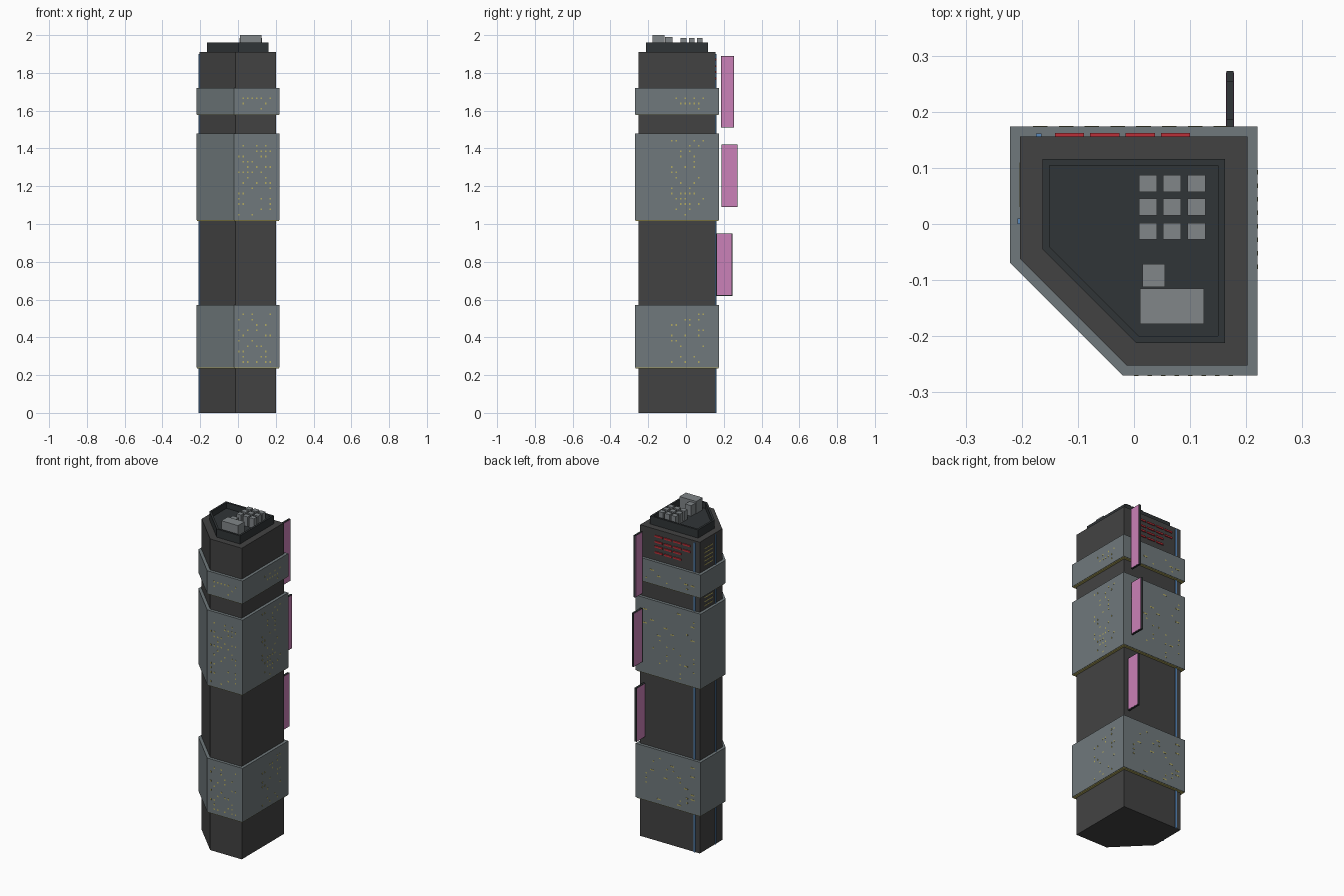
import bpy, bmesh, random
from mathutils import Vector

if "Cube" in bpy.data.objects:
    bpy.data.objects.remove(bpy.data.objects["Cube"])

random.seed(7)


def material(name, rgb):
    m = bpy.data.materials.new(name)
    m.diffuse_color = (*rgb, 1)
    m.use_nodes = True
    m.node_tree.nodes["Principled BSDF"].inputs["Base Color"].default_value = m.diffuse_color
    return m


DARK = material("dark_wall", (0.055, 0.055, 0.055))
BAND = material("band_grey", (0.16, 0.19, 0.2))
ROOF = material("roof_dark", (0.03, 0.035, 0.038))
UNIT = material("unit_grey", (0.22, 0.24, 0.25))
PINK = material("pink_glow", (0.6, 0.22, 0.48))
YELLOW = material("yellow_light", (0.45, 0.4, 0.12))
BLUE = material("blue_light", (0.1, 0.25, 0.5))
RED = material("red_light", (0.5, 0.03, 0.04))


def finish(bm, name, mat):
    bmesh.ops.recalc_face_normals(bm, faces=bm.faces)
    me = bpy.data.meshes.new(name)
    bm.to_mesh(me)
    bm.free()
    me.materials.append(mat)
    ob = bpy.data.objects.new(name, me)
    bpy.context.collection.objects.link(ob)
    return ob


def footprint(d):
    """Square plan with its front-left corner cut off, offset outward by d."""
    l, r, b, f = -0.203 - d, 0.202 + d, 0.156 + d, -0.252 - d
    c = -0.265 - 1.414 * d
    return [(l, b), (l, c - l), (c - f, f), (r, f), (r, b)]


def stack(name, profile, mat):
    """Loft the footprint through (offset, height) pairs and cap both ends."""
    bm = bmesh.new()
    rings = [[bm.verts.new((x, y, z)) for x, y in footprint(d)] for d, z in profile]
    for a, b in zip(rings, rings[1:]):
        for i in range(5):
            j = (i + 1) % 5
            bm.faces.new((a[i], a[j], b[j], b[i]))
    bm.faces.new(rings[0])
    bm.faces.new(rings[-1])
    return finish(bm, name, mat)


def boxes(name, spans, mat):
    """One mesh made of boxes given as (x0, x1, y0, y1, z0, z1)."""
    bm = bmesh.new()
    for x0, x1, y0, y1, z0, z1 in spans:
        vs = bmesh.ops.create_cube(bm, size=1)["verts"]
        bmesh.ops.scale(bm, vec=(x1 - x0, y1 - y0, z1 - z0), verts=vs)
        bmesh.ops.translate(bm, vec=Vector((x0 + x1, y0 + y1, z0 + z1)) / 2, verts=vs)
    return finish(bm, name, mat)


# Tower shaft and sunken roof with parapet
stack("tower_shaft", [(0, 0), (0, 1.91)], DARK)
stack("roof_parapet", [(-0.04, 1.905), (-0.04, 1.96), (-0.052, 1.96), (-0.052, 1.925)], ROOF)

# Projecting floor bands, the lit strip under each
bands = [(0.24, 0.57), (1.02, 1.48), (1.58, 1.72)]
for n, (z0, z1) in enumerate(bands):
    stack(f"floor_band_{n}", [(0.018, z0), (0.018, z1)], BAND)
    stack(f"under_light_{n}", [(0.015, z0 - 0.004), (0.015, z0 + 0.001)], YELLOW)

# Lit windows scattered on the front, right and back of the bands
E = 0.001
front, right, back = [], [], []
for z0, z1 in bands:
    rows = int((z1 - z0 - 0.03) / 0.028)
    for r in range(rows):
        z = z0 + 0.025 + r * 0.028
        for c in range(8):
            u = c * 0.024
            if random.random() < 0.3:
                front.append((u, u + 0.008, -0.27 - E, -0.269, z, z + 0.009))
            if random.random() < 0.3:
                y = u - 0.08
                right.append((0.219, 0.22 + E, y, y + 0.008, z, z + 0.009))
            if random.random() < 0.25:
                x = -0.18 + c * 0.046
                w = random.choice((0.01, 0.026))
                back.append((x, x + w, 0.173, 0.174 + E, z, z + 0.007))
boxes("front_windows", front, YELLOW)
boxes("right_windows", right, YELLOW)
boxes("back_windows", back, YELLOW)

# Slot windows on the left side of the upper shaft
slots = [1.5 + 0.025 * i for i in range(3)] + [1.75 + 0.025 * i for i in range(5)]
boxes("left_slot_windows", [(-0.203 - E, -0.202, 0.03, 0.11, z, z + 0.006) for z in slots], YELLOW)

# Vertical light tubes on the back and left walls
boxes("light_tubes", [(-0.175, -0.165, 0.154, 0.161, 0, 1.9),
                      (-0.208, -0.201, 0.0, 0.01, 0, 1.9)], BLUE)

# Plain red light bars near the top of the back wall
bars = []
for z, count in ((1.83, 4), (1.765, 3)):
    for i in range(count):
        x1 = 0.1 - i * 0.063
        for k in (0, 0.035):
            bars.append((x1 - 0.052, x1, 0.155, 0.162, z + k, z + k + 0.01))
boxes("red_light_bars", bars, RED)

# Hanging blade signs: dark frame with a glowing panel on both sides
for n, (y0, y1, z0, z1) in enumerate([(0.185, 0.255, 1.51, 1.89),
                                      (0.188, 0.273, 1.09, 1.42),
                                      (0.16, 0.245, 0.62, 0.95)]):
    boxes(f"blade_sign_frame_{n}", [(0.165, 0.177, y0, y1, z0, z1)], ROOF)
    boxes(f"blade_sign_panel_{n}", [(0.164, 0.178, y0 + 0.003, y1 - 0.003, z0 + 0.003, z1 - 0.003)], PINK)

# Rooftop cooling units and machine housings
units = [(x, x + 0.032, y, y + 0.03, 1.925, 1.985)
         for x in (0.009, 0.052, 0.095) for y in (-0.028, 0.015, 0.057)]
boxes("cooling_units", units, UNIT)
boxes("machine_housing", [(0.011, 0.125, -0.178, -0.115, 1.925, 2.0)], UNIT)
boxes("small_housing", [(0.015, 0.055, -0.112, -0.071, 1.925, 1.99)], UNIT)
